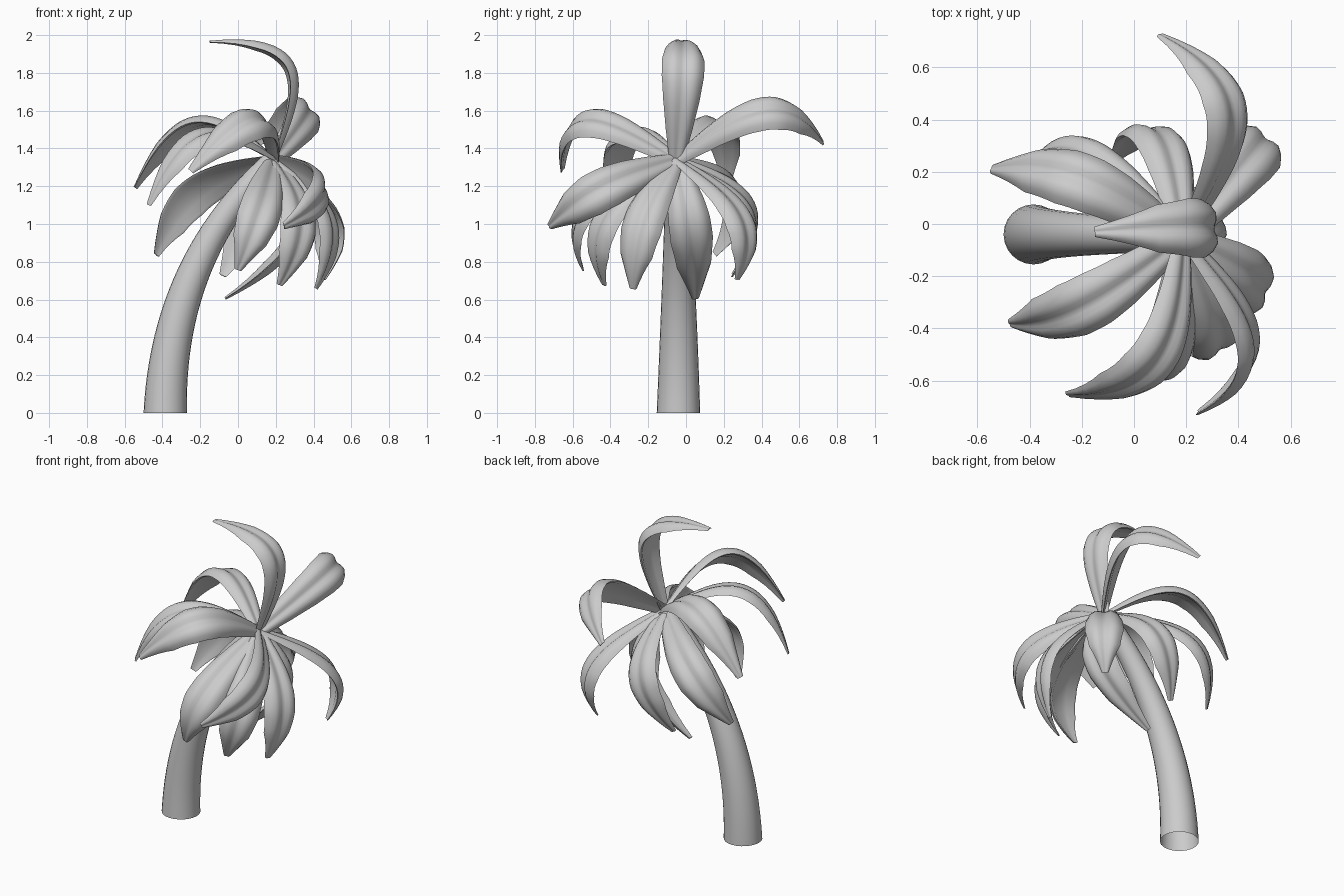
import bpy, bmesh, math
from mathutils import Vector

if "Cube" in bpy.data.objects:
    bpy.data.objects.remove(bpy.data.objects["Cube"])

CROWN = Vector((.19, -.05, 1.34))


def arc(base, mid, tip, steps, hook=0):
    """Path through three points, curling tighter near the tip: (position, tangent) list."""
    b, m, e = Vector(base), Vector(mid), Vector(tip)
    bulge = m - (b + e) / 2
    out = []
    for k in range(steps + 1):
        t = k / steps
        q = t * (1 - t)
        pos = b.lerp(e, t) + bulge * (4 * q + hook * q * (2 * t - 1))
        slope = 4 * (1 - 2 * t) + hook * (-1 + 6 * t - 6 * t * t)
        out.append((pos, (e - b + bulge * slope).normalized()))
    return out


def skin(name, rings, cap_start, angle):
    """Join matching rings of points into a tube."""
    bm = bmesh.new()
    vs = [[bm.verts.new(co) for co in r] for r in rings]
    n = len(vs[0])
    for a, b in zip(vs, vs[1:]):
        for j in range(n):
            bm.faces.new((a[j], a[(j + 1) % n], b[(j + 1) % n], b[j]))
    if cap_start:
        bm.faces.new(vs[0][::-1])
    bm.faces.new(vs[-1])
    bmesh.ops.recalc_face_normals(bm, faces=bm.faces)
    me = bpy.data.meshes.new(name)
    bm.to_mesh(me)
    bm.free()
    ob = bpy.data.objects.new(name, me)
    bpy.context.collection.objects.link(ob)
    bpy.ops.object.select_all(action='DESELECT')
    ob.select_set(True)
    bpy.context.view_layer.objects.active = ob
    bpy.ops.object.shade_smooth_by_angle(angle=math.radians(angle))


# Leaning trunk, tapered, open at the bottom
rings = []
for i, (c, t) in enumerate(arc((-.385, -.04, 0), (-.235, -.04, .74), CROWN, 24)):
    if i == 0:
        t = Vector((0, 0, 1))
    side = Vector((0, 1, 0))
    front = side.cross(t).normalized()
    r = .115 - .06 * i / 24
    rings.append([c + r * (front * math.cos(a) + side * math.sin(a))
                  for a in [k * math.tau / 24 for k in range(24)]])
skin("trunk", rings, False, 60)

# Half of the leaf cross-section (a hump beside the middle groove), mirrored
TOP = [(.12, .02), (.3, .09), (.55, .1), (.82, -.08), (1, -.34)]
UNDER = [(.85, -.36), (.45, -.14)]
PROFILE = ([(-u, v) for u, v in TOP[::-1]] + [(0, 0)] + TOP
           + UNDER + [(0, -.22)] + [(-u, v) for u, v in UNDER[::-1]])
# Half width at even steps along the leaf
WIDTHS = [.04, .072, .097, .112, .114, .092, .02]


def half_width(t):
    """Smooth width between the steps."""
    s = t * (len(WIDTHS) - 1)
    i = min(int(s), len(WIDTHS) - 2)
    return WIDTHS[i] + (WIDTHS[i + 1] - WIDTHS[i]) * (s - i)


def leaf(name, mid, tip):
    """A leaf curling in one plane, humped side outwards."""
    n = 24
    side = (Vector(mid) - CROWN).cross(Vector(tip) - CROWN).normalized()
    rings = []
    for i, (c, t) in enumerate(arc(CROWN, mid, tip, n, 1.4)):
        out = t.cross(side)
        w = half_width(i / n)
        rings.append([c + side * (u * w) + out * (v * w + .008) for u, v in PROFILE])
    skin(name, rings, True, 50)


# Leaves: middle and tip of each
leaf("leaf_upright", (.295, -.015, 1.785), (-.15, -.03, 1.96))
leaf("leaf_back", (.375, .36, 1.59), (.1, .72, 1.43))
leaf("leaf_right_back", (.45, .26, 1.09), (.45, .27, .71))
leaf("leaf_right", (.33, .02, 1.02), (-.07, .05, .61))
leaf("leaf_right_front", (.46, -.21, 1.08), (.41, -.28, .66))
leaf("leaf_front_right_low", (.33, -.4, 1.08), (.22, -.43, .68))
leaf("leaf_front_low", (.14, -.48, 1.13), (0, -.54, .76))
leaf("leaf_front_right", (.44, -.4, 1.21), (.24, -.72, .99))
leaf("leaf_front_left", (.12, -.47, 1.55), (-.25, -.65, 1.28))
leaf("leaf_left_front", (-.14, -.29, 1.48), (-.47, -.38, 1.1))
leaf("leaf_left_upper", (-.15, .15, 1.54), (-.54, .21, 1.19))
leaf("leaf_left_low", (-.17, .26, 1.21), (-.43, .15, .84))
leaf("leaf_back_low", (.12, .31, 1.13), (-.08, .24, .73))
